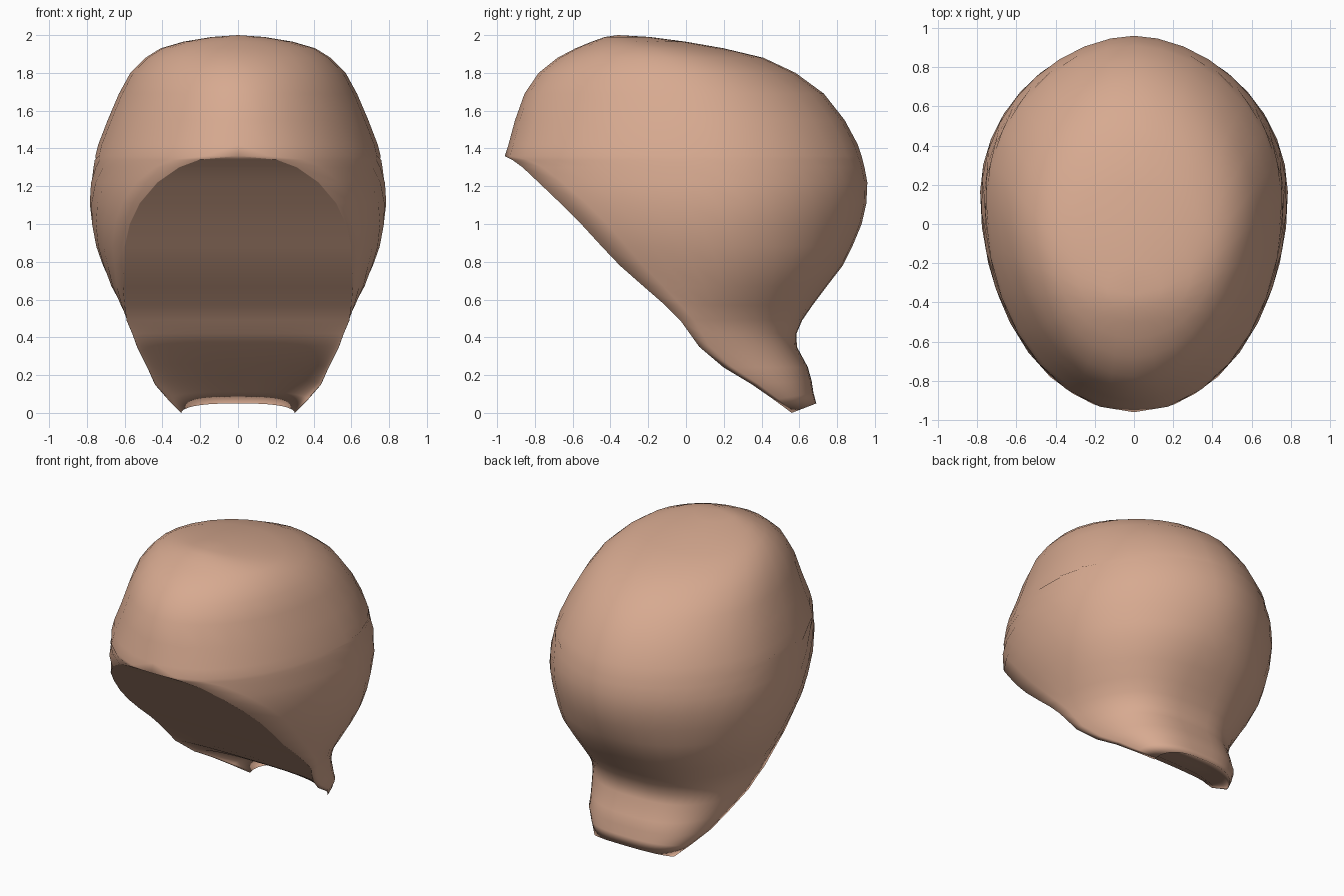
import bpy, bmesh, math

if "Cube" in bpy.data.objects:
    bpy.data.objects.remove(bpy.data.objects["Cube"])

# Horizontal sections: z, half width, front y, centre y, back y, opening y (None = closed ring)
ROWS = [
    (2.00, .00, -.36, -.36, -.36, None), (1.99, .14, -.43, -.33, -.19, None),
    (1.965, .29, -.50, -.26, 0.0, None), (1.93, .41, -.585, -.17, .20, None),
    (1.88, .49, -.68, -.10, .41, None), (1.80, .57, -.78, -.03, .58, None),
    (1.69, .63, -.855, .03, .73, None), (1.55, .69, -.905, .08, .84, None),
    (1.42, .74, -.94, .11, .91, None), (1.36, .755, -.96, .12, .93, None),
    (1.34, .76, -.96, .12, .935, -.92), (1.30, .765, -.96, .13, .945, -.865),
    (1.22, .78, -.96, .14, .96, -.78), (1.11, .785, -.94, .15, .955, -.665),
    (1.00, .775, -.90, .15, .93, -.555), (.88, .75, -.84, .14, .88, -.445),
    (.78, .715, -.77, .14, .83, -.35), (.67, .67, -.68, .10, .745, -.225),
    (.57, .62, -.60, .05, .67, -.11), (.49, .59, -.03, -.03, .615, -.03),
    (.42, .56, .02, .02, .585, .02), (.35, .535, .07, .07, .587, .07),
    (.24, .48, .20, .20, .645, .20), (.15, .44, .35, .35, .665, .35),
    (.07, .37, .465, .465, .675, .465), (.00, .30, .56, .56, .69, .56),
]
COLS = 14


def section(z, w, front, mid, back, cut):
    """Half section from the front (or opening edge) round to the back."""
    start = -math.pi / 2
    if cut is not None:
        start = -math.asin(min(1, (mid - cut) / (mid - front))) if mid - front > 1e-6 else 0
    # the neck is squarer at the back, the crown slightly leaner
    square = 1.1 - .38 * max(0, min(1, (1.0 - z) / .5))
    pts = []
    for i in range(COLS + 1):
        t = start + (math.pi / 2 - start) * i / COLS
        depth = (back - mid) if t > 0 else (mid - front)
        power = square if t > 0 else (1.08 if z > 1.5 else 1)
        # the nape edge arches upward in the middle
        lift = .05 * max(0, 1 - z / .25) * max(0, math.sin(t))
        c = math.cos(t)
        x = 0 if c < 1e-6 else w * c ** power
        pts.append((x, mid + depth * math.sin(t), z + lift))
    return pts


shell = [section(*r) for r in ROWS]

# Underside: closes the opening, hollowed toward the nape edge
nape = shell[-1]
underside = []
for row, pts in zip(ROWS[9:], shell[9:]):
    rx, ry, rz = pts[0]
    dent = max(0, 1 - row[0] / .42)
    underside.append([(rx * x / nape[0][0], ry + dent * (y - nape[0][1]), rz + dent * z)
                      for x, y, z in nape])

bm = bmesh.new()


def skin(rows, side):
    """Quads between neighbouring rows, on one side of the centre line."""
    grid = [[bm.verts.new((side * x, y, z)) for x, y, z in r] for r in rows]
    for a, b in zip(grid, grid[1:]):
        for i in range(COLS):
            bm.faces.new((a[i], b[i], b[i + 1], a[i + 1]))


for side in (1, -1):
    skin(shell, side)
    skin(underside, side)
bmesh.ops.remove_doubles(bm, verts=bm.verts, dist=1e-4)
bmesh.ops.dissolve_degenerate(bm, edges=bm.edges, dist=1e-4)
bmesh.ops.recalc_face_normals(bm, faces=bm.faces)
for f in bm.faces:
    f.smooth = True

me = bpy.data.meshes.new("head_cap")
bm.to_mesh(me)
bm.free()
cap = bpy.data.objects.new("head_cap", me)
bpy.context.collection.objects.link(cap)
mat = bpy.data.materials.new("tan")
mat.diffuse_color = (.68, .40, .28, 1)
mat.use_nodes = True
mat.node_tree.nodes["Principled BSDF"].inputs["Base Color"].default_value = mat.diffuse_color
me.materials.append(mat)
